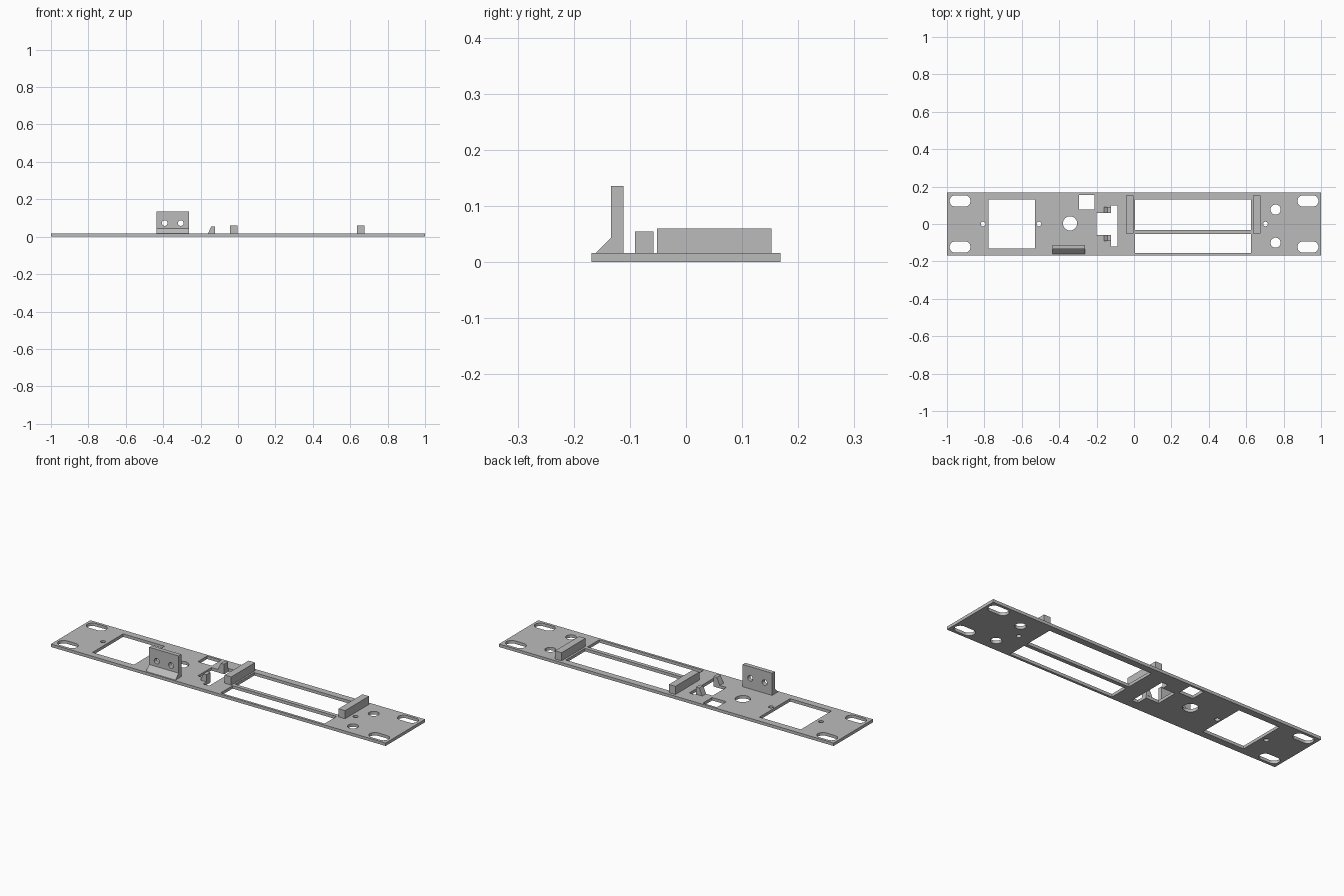
import bpy
import bmesh
from math import cos, sin, pi, radians
from mathutils import Matrix

cube = bpy.data.objects.get("Cube")
if cube:
    bpy.data.objects.remove(cube, do_unlink=True)

grey = bpy.data.materials.new("plain grey")
grey.use_nodes = True
colour = (0.5, 0.5, 0.5, 1)
grey.diffuse_color = colour
grey.node_tree.nodes["Principled BSDF"].inputs["Base Color"].default_value = colour

T = 0.016                                   # plate thickness
FACE_FRONT = Matrix.Rotation(radians(90), 4, "X")                   # drawn in x, z
FACE_SIDE = Matrix(((0, 0, 1, 0), (1, 0, 0, 0), (0, 1, 0, 0), (0, 0, 0, 1)))  # drawn in y, z


def rect(x0, x1, y0, y1):
    return [(x0, y0), (x1, y0), (x1, y1), (x0, y1)]


def slot(x, y, r, half=0.0, n=32):
    """Round hole, or a slot when half (half the straight length) is set."""
    pts = []
    for side in (1, -1):
        for i in range(n // 2 + 1):
            a = -pi / 2 + 2 * pi * i / n
            pts.append((x + side * (half + r * cos(a)), y + side * r * sin(a)))
    return pts if half else pts[:n // 2] + pts[n // 2 + 1:-1]


def extruded(name, loops, depth, frame=Matrix()):
    """Solid from an outline with holes, extruded along its normal from 0 to depth."""
    curve = bpy.data.curves.new(name, "CURVE")
    curve.dimensions, curve.fill_mode = "2D", "BOTH"
    curve.extrude = depth / 2
    for loop in loops:
        s = curve.splines.new("POLY")
        s.points.add(len(loop) - 1)
        for p, (x, y) in zip(s.points, loop):
            p.co = (x, y, 0, 1)
        s.use_cyclic_u, s.use_smooth = True, False
    temp = bpy.data.objects.new(name + "_outline", curve)
    bpy.context.collection.objects.link(temp)
    bpy.context.view_layer.update()
    mesh = bpy.data.meshes.new_from_object(
        temp.evaluated_get(bpy.context.evaluated_depsgraph_get()))
    bpy.data.objects.remove(temp, do_unlink=True)
    bm = bmesh.new()
    bm.from_mesh(mesh)
    bmesh.ops.remove_doubles(bm, verts=bm.verts, dist=1e-5)
    bmesh.ops.transform(bm, verts=bm.verts,
                        matrix=frame @ Matrix.Translation((0, 0, depth / 2)))
    bmesh.ops.recalc_face_normals(bm, faces=bm.faces)
    for f in bm.faces:
        f.smooth, f.material_index = False, 0
    bm.to_mesh(mesh)
    bm.free()
    mesh.materials.clear()
    mesh.materials.append(grey)
    mesh.name = name
    obj = bpy.data.objects.new(name, mesh)
    bpy.context.collection.objects.link(obj)
    return obj


# Base plate with all its openings
openings = [slot(sx * 0.93, sy * 0.123, 0.03, 0.026) for sx in (1, -1) for sy in (1, -1)]
openings += [slot(x, 0, 0.0125, n=20) for x in (-0.807, -0.508, 0.703)]
openings += [slot(0.757, 0.077, 0.027), slot(0.757, -0.1, 0.027), slot(-0.342, 0.003, 0.038)]
openings += [rect(-0.778, -0.53, -0.131, 0.131), rect(-0.294, -0.21, 0.077, 0.156),
             rect(0.005, 0.626, -0.032, 0.132), rect(0.005, 0.626, -0.155, -0.053)]
half_t = [(-0.2, 0.059), (-0.124, 0.059), (-0.124, 0.098), (-0.088, 0.098)]
openings.append(half_t + [(-0.088, -0.12), (-0.124, -0.12), (-0.124, -0.059), (-0.2, -0.059)])
extruded("base_plate", [rect(-1, 1, -0.168, 0.168)] + openings, T)

# Raised bars at both ends of the long windows
for name, x in (("right_bar", -0.043), ("left_bar", 0.637)):
    extruded(name, [rect(x, x + 0.039, -0.052, 0.152)], 0.06 - T,
             Matrix.Translation((0, 0, T)))

# Sloped clips on either side of the T-shaped opening
clip = [(-0.161, T), (-0.124, T), (-0.124, 0.055), (-0.143, 0.055)]
for name, y in (("front_clip", -0.058), ("back_clip", 0.091)):
    extruded(name, [clip], 0.033, Matrix.Translation((0, y, 0)) @ FACE_FRONT)

# Upright bracket with two screw holes and a sloped foot
X0, X1 = -0.437, -0.261
extruded("bracket", [rect(X0, X1, T, 0.136), slot(-0.392, 0.073, 0.015),
                     slot(-0.306, 0.073, 0.015)], 0.023,
         Matrix.Translation((0, -0.111, 0)) @ FACE_FRONT)
extruded("bracket_foot", [[(-0.161, T), (-0.134, T), (-0.134, 0.043)]], X1 - X0,
         Matrix.Translation((X0, 0, 0)) @ FACE_SIDE)
